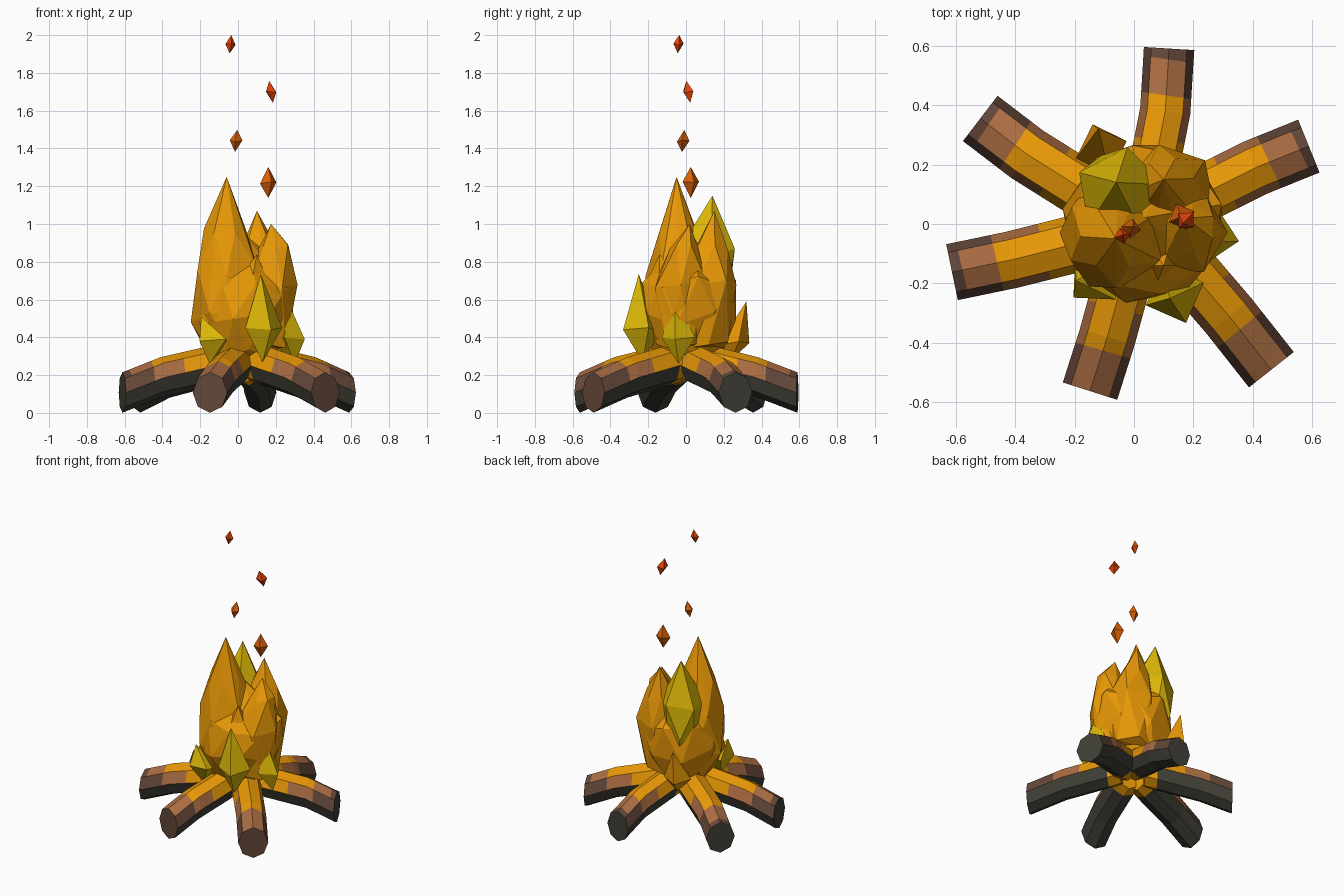
import bpy, bmesh, math
from mathutils import Vector

if "Cube" in bpy.data.objects:
    bpy.data.objects.remove(bpy.data.objects["Cube"])

COLORS = {
    "flame_orange": (0.81, 0.315, 0.002),
    "flame_yellow": (0.71, 0.47, 0.002),
    "bark_brown": (0.40, 0.15, 0.055),
    "bark_dark": (0.125, 0.062, 0.04),
    "charcoal": (0.05, 0.048, 0.036),
    "ember_orange": (0.68, 0.115, 0.002),
    "ember_red": (0.76, 0.055, 0.002),
}
MATS = {}
for key, c in COLORS.items():
    MATS[key] = bpy.data.materials.new(key)
    MATS[key].diffuse_color = (*c, 1)


def finish(bm, name, mats):
    bmesh.ops.recalc_face_normals(bm, faces=bm.faces[:])
    me = bpy.data.meshes.new(name)
    bm.to_mesh(me)
    bm.free()
    for m in mats:
        me.materials.append(MATS[m])
    ob = bpy.data.objects.new(name, me)
    bpy.context.collection.objects.link(ob)


# Logs: bent octagonal beams, scorched orange towards the fire
ORANGE, BROWN, DARK, COAL = range(4)
STATIONS = [0, 0.13, 0.42, 0.6, 0.7, 0.93, 1]


def log(name, outer, bend, inner, cap, width=0.096):
    a, b, c = Vector((*inner, 0.27)), Vector((*bend, 0.188)), Vector((*outer, 0.108))
    bm = bmesh.new()
    rings = []
    for t in STATIONS:
        p = a.lerp(b, t / 0.6) if t <= 0.6 else b.lerp(c, (t - 0.6) / 0.4)
        d = ((c - a) if t < 1 else (c - b)).normalized()
        side = Vector((d.y, -d.x, 0)).normalized()
        rings.append([bm.verts.new(p + side * width * math.sin(k * math.pi / 4)
                      + Vector((0, 0, 0.107 * math.cos(k * math.pi / 4)))) for k in range(8)])
    for i in range(len(rings) - 1):
        t = (STATIONS[i] + STATIONS[i + 1]) / 2
        for k in range(8):
            j = (k + 1) % 8
            f = bm.faces.new((rings[i][k], rings[i][j], rings[i + 1][j], rings[i + 1][k]))
            if i == 0:
                m = ORANGE
            elif k in (0, 7):      # top
                m = ORANGE if t < 0.68 else BROWN if t < 0.95 or cap == DARK else DARK
            elif k in (1, 6):      # upper sides
                m = ORANGE if t < 0.42 else BROWN if t < 0.65 else DARK
            else:                  # underside
                m = COAL
            f.material_index = m
    bm.faces.new(rings[0]).material_index = ORANGE
    bm.faces.new(rings[-1]).material_index = cap
    finish(bm, name, ["flame_orange", "bark_brown", "bark_dark", "charcoal"])


log("log_back", (0.118, 0.59), (0.105, 0.38), (0.04, 0.05), COAL, 0.085)
log("log_right", (0.588, 0.262), (0.41, 0.19), (0.07, 0.02), COAL)
log("log_front_right", (0.462, -0.49), (0.32, -0.31), (0.08, -0.03), DARK)
log("log_front_left", (-0.148, -0.562), (-0.09, -0.38), (0.0, -0.05), DARK)
log("log_left", (-0.612, -0.162), (-0.41, -0.12), (-0.05, -0.03), COAL)
log("log_back_left", (-0.517, 0.355), (-0.36, 0.235), (-0.05, 0.04), COAL)


# Flames: faceted hulls around stacked rings (x, y, z, radius) and a tip
def flame(name, rings, tip, color, sides=6, turn=0.0, foot=None):
    bm = bmesh.new()
    for i, (x, y, z, r) in enumerate(rings):
        for k in range(sides):
            a = turn + (k + 0.5 * (i % 2)) * math.tau / sides
            bm.verts.new((x + r * math.cos(a), y + r * math.sin(a),
                          z + 0.15 * r * math.sin(2.3 * k + i)))
    bm.verts.new(tip)
    if foot:
        bm.verts.new(foot)
    bmesh.ops.convex_hull(bm, input=bm.verts[:])
    loose = [v for v in bm.verts if not v.link_faces]
    bmesh.ops.delete(bm, geom=loose, context='VERTS')
    finish(bm, name, [color])


flame("flame_core", [(0.02, 0, 0.31, 0.18), (0.025, 0, 0.5, 0.27), (0.045, 0.015, 0.69, 0.255)],
      (0.03, 0.02, 0.95), "flame_orange", 8, 0.2, (0.01, 0, 0.24))
flame("flame_tall", [(-0.03, -0.03, 0.33, 0.15), (-0.045, -0.035, 0.5, 0.205),
                     (-0.055, -0.035, 0.75, 0.18), (-0.07, -0.045, 0.96, 0.11)],
      (-0.06, -0.05, 1.25), "flame_orange", 6, 0.5)
flame("flame_yellow_back", [(-0.07, 0.15, 0.62, 0.09), (-0.045, 0.105, 0.85, 0.155)],
      (-0.06, 0.14, 1.15), "flame_yellow", 5, 0.8, (-0.08, 0.19, 0.46))
flame("flame_back_right", [(0.1, 0.09, 0.36, 0.14), (0.115, 0.105, 0.68, 0.165),
                           (0.11, 0.135, 0.88, 0.09)],
      (0.1, 0.15, 1.07), "flame_orange", 6, 0.2)
flame("flame_right", [(0.14, -0.03, 0.36, 0.13), (0.16, -0.025, 0.68, 0.155),
                      (0.2, -0.01, 0.88, 0.075)],
      (0.175, 0.02, 1.0), "flame_orange", 6, 0.5)
flame("flame_front", [(0.05, -0.09, 0.5, 0.12), (0.07, -0.1, 0.65, 0.12)],
      (0.1, -0.14, 0.84), "flame_orange", 5, 0.3)

# Small licks around the base
flame("lick_front", [(0.137, -0.235, 0.44, 0.105)], (0.12, -0.25, 0.735),
      "flame_yellow", 4, -1.2, (0.13, -0.23, 0.27))
flame("lick_right", [(0.265, -0.04, 0.39, 0.09)], (0.255, -0.06, 0.61),
      "flame_yellow", 4, -0.2, (0.3, -0.04, 0.26))
flame("lick_front_left", [(-0.13, -0.18, 0.38, 0.1)], (-0.195, -0.19, 0.51),
      "flame_yellow", 4, -2.4, (-0.15, -0.18, 0.26))
flame("lick_back", [(-0.11, 0.25, 0.37, 0.09)], (-0.12, 0.32, 0.59),
      "flame_orange", 4, 1.9, (-0.1, 0.24, 0.28))

# Rising sparks: small stretched diamonds
for i, (x, y, z, r, h, lean, col) in enumerate([
        (0.16, 0.025, 1.22, 0.047, 0.082, 0.0, "ember_orange"),
        (-0.01, -0.015, 1.44, 0.034, 0.058, 0.006, "ember_orange"),
        (0.175, 0.012, 1.70, 0.036, 0.058, -0.01, "ember_red"),
        (-0.04, -0.04, 1.952, 0.028, 0.048, 0.004, "ember_red")]):
    flame(f"spark_{i + 1}", [(x, y, z, r)], (x + lean, y + lean, z + h), col,
          4, 0.4 + i, (x - lean, y - lean, z - h))

for m in bpy.data.materials:
    if m.users and not m.is_grease_pencil:
        m.use_nodes = True
        m.node_tree.nodes["Principled BSDF"].inputs["Base Color"].default_value = m.diffuse_color
